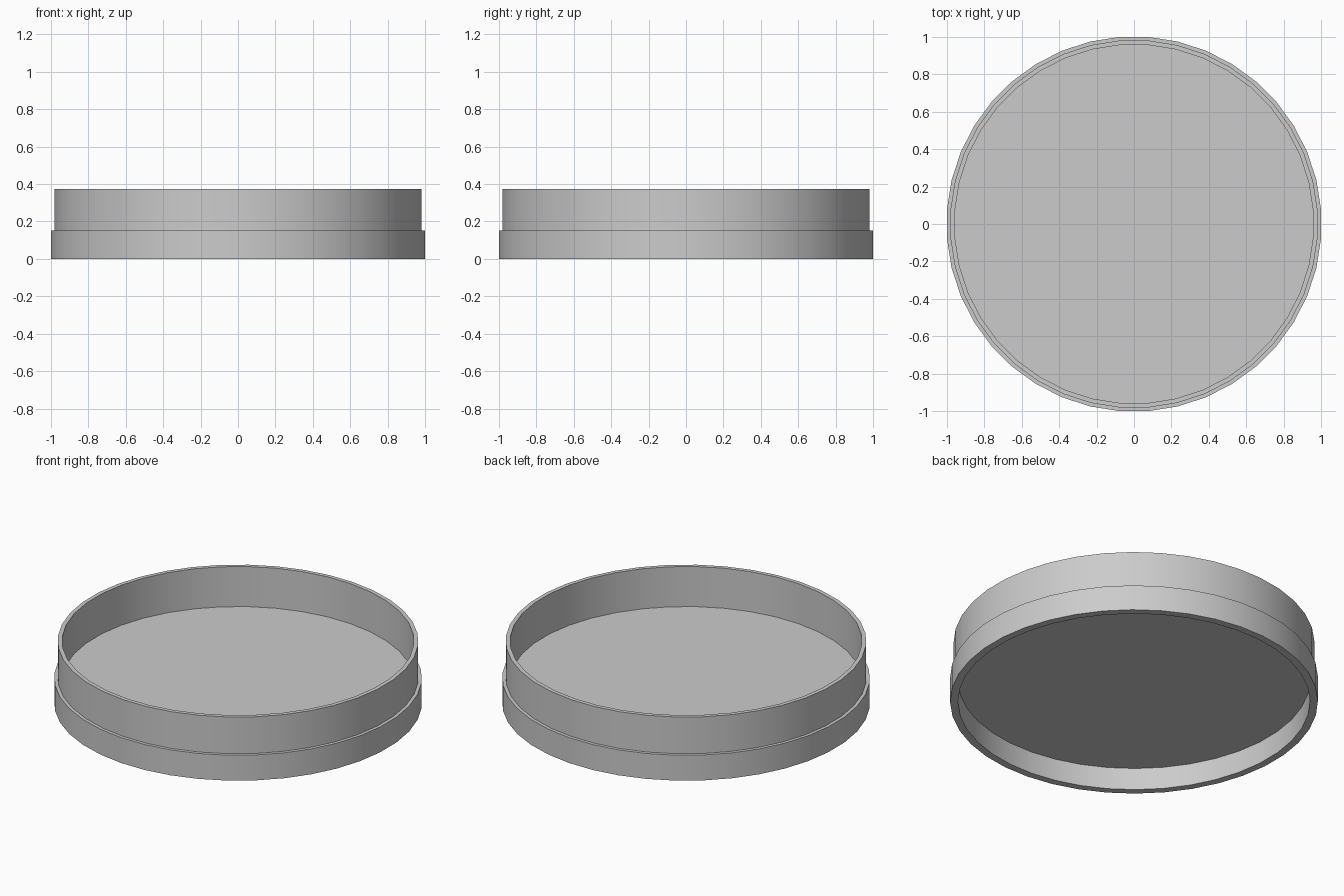
import bpy, bmesh, math

if "Cube" in bpy.data.objects:
    bpy.data.objects.remove(bpy.data.objects["Cube"])

SIDES = 40
STEP = 2 * math.pi / SIDES
FIT = 1 / math.cos(STEP / 2)   # flats, not corners, face the axes


def ring_verts(bm, r, z):
    return [bm.verts.new((r * FIT * math.cos((i + 0.5) * STEP),
                          r * FIT * math.sin((i + 0.5) * STEP), z))
            for i in range(SIDES)]


def finish(bm, name):
    mesh = bpy.data.meshes.new(name)
    bm.to_mesh(mesh)
    bm.free()
    ob = bpy.data.objects.new(name, mesh)
    bpy.context.collection.objects.link(ob)
    return ob


# Stepped round frame: wide lower band, slightly narrower upper wall
profile = [(0.957, 0), (1.0, 0), (1.0, 0.153), (0.981, 0.153),
           (0.981, 0.374), (0.957, 0.374)]
bm = bmesh.new()
rings = [ring_verts(bm, r, z) for r, z in profile]
for k, a in enumerate(rings):
    b = rings[(k + 1) % len(rings)]
    for i in range(SIDES):
        j = (i + 1) % SIDES
        bm.faces.new((a[i], a[j], b[j], b[i]))
bmesh.ops.recalc_face_normals(bm, faces=bm.faces)
frame = finish(bm, "sieve_frame")
bpy.context.view_layer.objects.active = frame
frame.select_set(True)
bpy.ops.object.shade_smooth_by_angle(angle=math.radians(30))

# Flat sheet stretched across the inside
bm = bmesh.new()
bm.faces.new(ring_verts(bm, 0.957, 0.133))
finish(bm, "sieve_screen")
